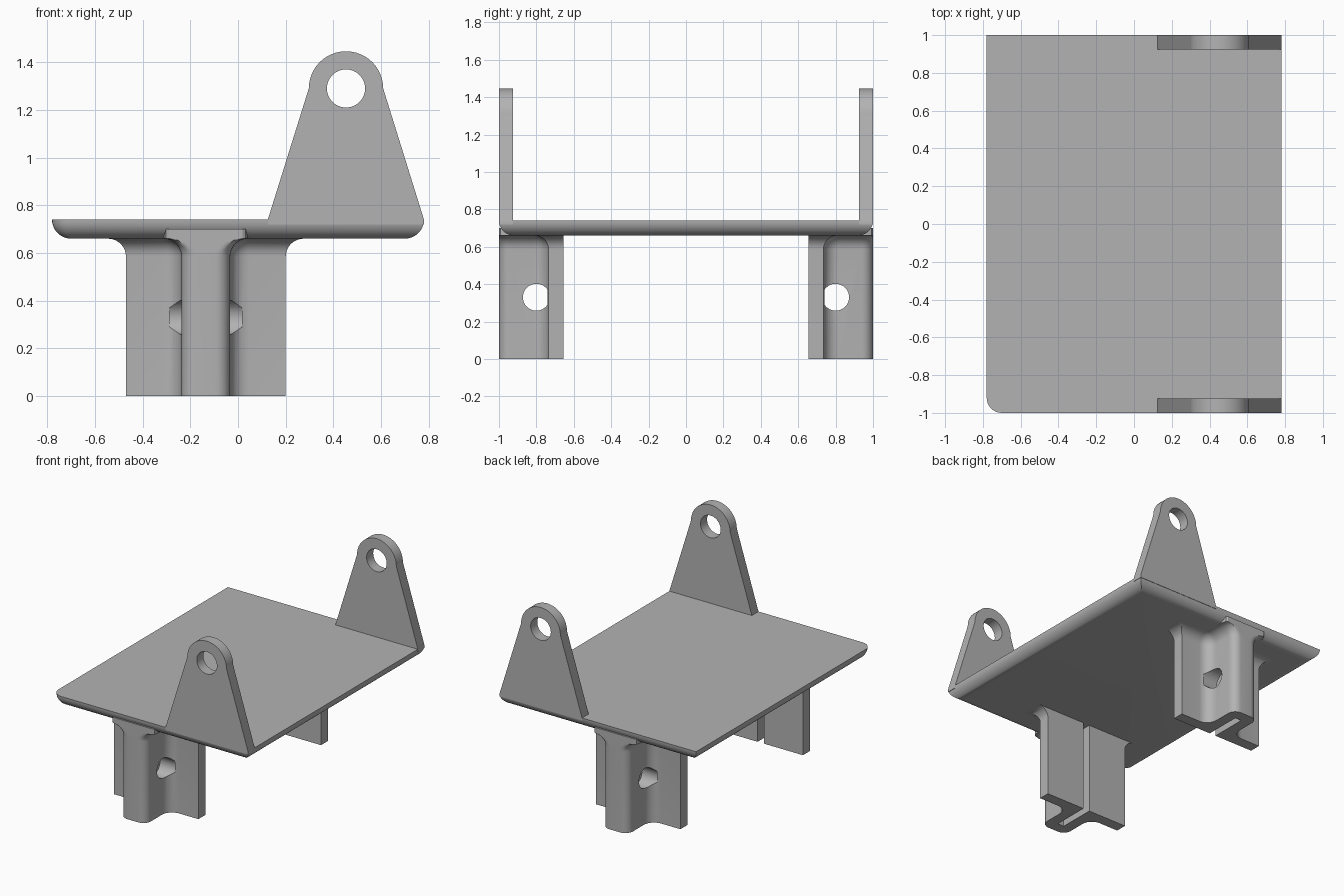
import bpy, bmesh, math
from math import sin, cos, pi

if "Cube" in bpy.data.objects:
    bpy.data.objects.remove(bpy.data.objects["Cube"], do_unlink=True)

GREY = (0.45, 0.45, 0.45, 1)
grey = bpy.data.materials.new("plain grey")
grey.use_nodes = True
grey.diffuse_color = GREY
grey.node_tree.nodes["Principled BSDF"].inputs["Base Color"].default_value = GREY


def arc(cx, cy, r, start, end, n=8):
    angles = [math.radians(start + (end - start) * i / n) for i in range(n + 1)]
    return [(cx + r * cos(a), cy + r * sin(a)) for a in angles]


def loft(name, rings):
    """Skin matching closed rings of 3D points and cap both ends."""
    bm = bmesh.new()
    rows = [[bm.verts.new(p) for p in ring] for ring in rings]
    n = len(rows[0])
    for low, high in zip(rows, rows[1:]):
        for i in range(n):
            j = (i + 1) % n
            bm.faces.new((low[i], low[j], high[j], high[i]))
    bm.faces.new(rows[0][::-1])
    bm.faces.new(rows[-1])
    bmesh.ops.recalc_face_normals(bm, faces=bm.faces)
    mesh = bpy.data.meshes.new(name)
    bm.to_mesh(mesh)
    bm.free()
    mesh.materials.append(grey)
    obj = bpy.data.objects.new(name, mesh)
    bpy.context.collection.objects.link(obj)
    return obj


def drill(obj, cutter):
    mod = obj.modifiers.new("hole", "BOOLEAN")
    mod.operation, mod.solver, mod.object = "DIFFERENCE", "EXACT", cutter
    bpy.context.view_layer.objects.active = obj
    bpy.ops.object.modifier_apply(modifier=mod.name)
    bpy.data.objects.remove(cutter, do_unlink=True)


def smooth(obj):
    bpy.ops.object.select_all(action="DESELECT")
    obj.select_set(True)
    bpy.context.view_layer.objects.active = obj
    bpy.ops.object.shade_smooth_by_angle(angle=math.radians(30))


# Deck: flat top, rounded lower edge, one rounded corner
HX, TOP, ROUND = 0.78, 0.74, 0.08


def deck_ring(angle):
    d = ROUND * (1 - cos(angle))
    x, y, r = HX - d, 1 - d, max(ROUND - d, 0.002)
    pts = [(x, -y), (x, y), (-x, y)] + arc(-x + r, -y + r, r, 180, 270)
    return [(px, py, TOP - ROUND * sin(angle)) for px, py in pts]


smooth(loft("deck", [deck_ring(pi / 2 * i / 10) for i in range(11)]))


# Legs: slotted hat section, flared where it meets the deck
LEG_X, FLARE, UNDER = -0.135, 0.075, TOP - ROUND


def leg_ring(z, d, side):
    fillet, corner = 0.08 - d, 0.06 + d
    bump, face = 0.102 + d, -0.735 - d
    half = [(0.025, -0.92), (0.025, -0.655), (0.335 + d, -0.655), (0.335 + d, face)]
    half += arc(bump + fillet, face - fillet, fillet, 90, 180)
    half += arc(bump - corner, -1 - d + corner, corner, 0, -90)
    pts = half + [(-x, y) for x, y in reversed(half)]
    return [(LEG_X + x, -side * max(y, -1), z) for x, y in pts]


for name, side in (("front_leg", -1), ("back_leg", 1)):
    rings = [leg_ring(0, 0, side)]
    for i in range(9):
        a = pi / 2 * i / 8
        rings.append(leg_ring(UNDER - FLARE + FLARE * sin(a), FLARE * (1 - cos(a)), side))
    rings.append(leg_ring(0.7, FLARE, side))
    leg = loft(name, rings)
    # Cross pin hole through the rib
    hole = arc(side * 0.8, 0.33, 0.072, 0, 360, 32)[:-1]
    drill(leg, loft("pin_cutter", [[(x, y, z) for y, z in hole] for x in (-0.287, 0.017)]))
    smooth(leg)


# Ears: tapered upright lugs with a round eye
EYE_X, EYE_Z = 0.453, 1.29
outline = [(0.125, TOP), (HX, TOP)] + arc(EYE_X, EYE_Z, 0.156, 0, 180, 24)
outline = [(0.125, 0.72), (HX, 0.72)] + outline[1:] + [outline[0]]
eye = arc(EYE_X, EYE_Z, 0.08, 0, 360, 40)[:-1]
for name, y0, y1 in (("front_ear", -1, -0.925), ("back_ear", 0.925, 1)):
    ear = loft(name, [[(x, y, z) for x, z in outline] for y in (y0, y1)])
    drill(ear, loft("eye_cutter", [[(x, y, z) for x, z in eye] for y in (y0 - 0.1, y1 + 0.1)]))
    smooth(ear)
